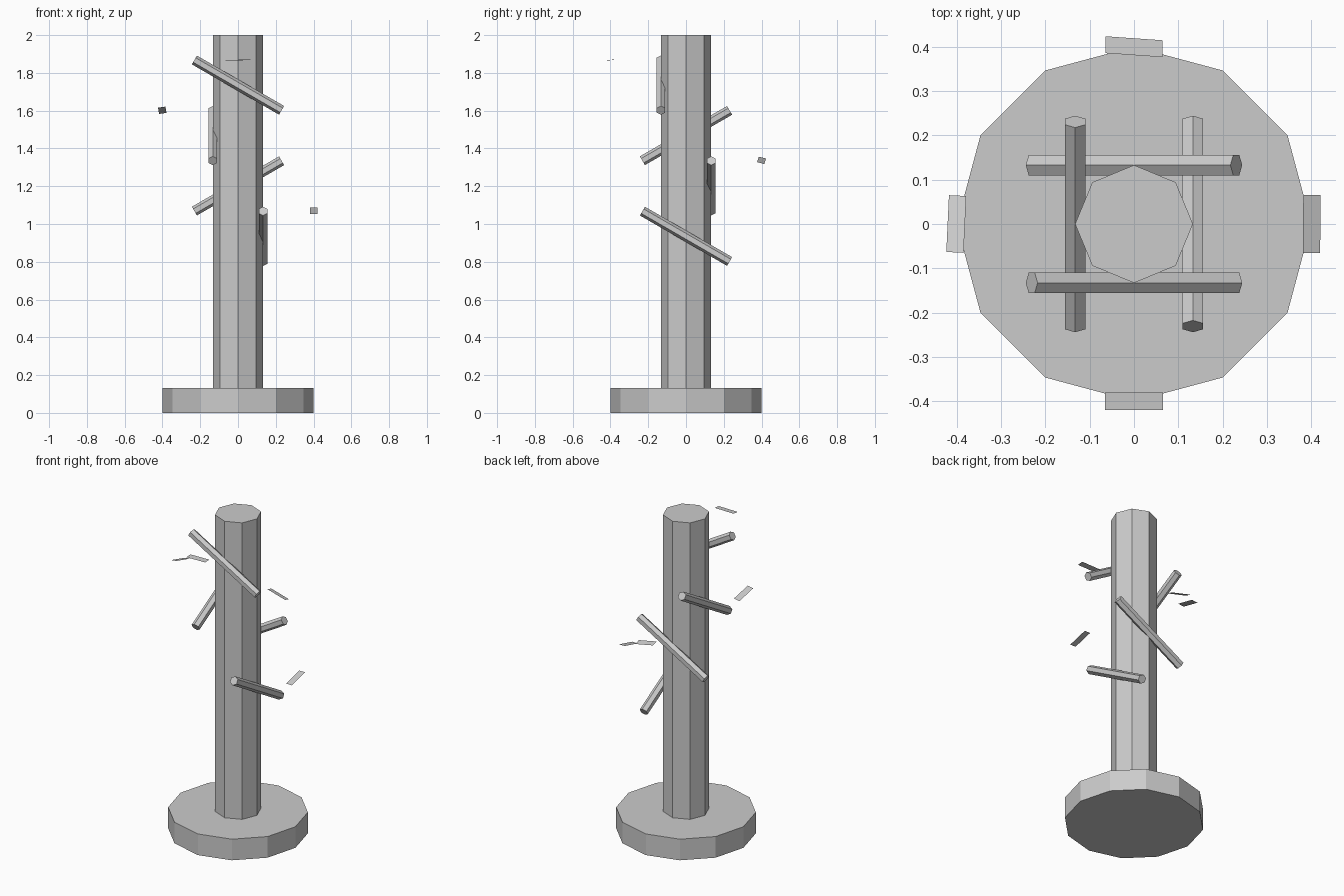
import bpy, bmesh
from math import radians
from mathutils import Matrix, Vector

if "Cube" in bpy.data.objects:
    bpy.data.objects.remove(bpy.data.objects["Cube"])


def finish(name, bm):
    me = bpy.data.meshes.new(name)
    bm.to_mesh(me)
    bm.free()
    ob = bpy.data.objects.new(name, me)
    bpy.context.collection.objects.link(ob)
    return ob


def prism(name, sides, radius, length, matrix):
    bm = bmesh.new()
    bmesh.ops.create_cone(bm, cap_ends=True, segments=sides, radius1=radius,
                          radius2=radius, depth=length, matrix=matrix)
    return finish(name, bm)


def leaf(name, centre, along, across):
    c, a, b = Vector(centre), Vector(along) / 2, Vector(across) / 2
    bm = bmesh.new()
    bm.faces.new([bm.verts.new(p) for p in (c - a - b, c + a - b, c + a + b, c - a + b)])
    bm.normal_update()
    if bm.faces[:][0].normal.z < 0:
        bmesh.ops.reverse_faces(bm, faces=bm.faces[:])
    return finish(name, bm)


# Round base and octagonal trunk
BASE_H = 0.133
prism("base", 12, 0.4, BASE_H, Matrix.Translation((0, 0, BASE_H / 2)))
prism("trunk", 8, 0.133, 2 - BASE_H, Matrix.Translation((0, 0, 1 + BASE_H / 2)))

# Sloping pegs, stepping down a quarter turn clockwise each time
for i, side in enumerate(("front", "left", "back", "right")):
    m = (Matrix.Rotation(radians(-90 * i), 4, 'Z')
         @ Matrix.Translation((0, -0.133, 1.735 - 0.2667 * i))
         @ Matrix.Rotation(radians(120), 4, 'Y')
         @ Matrix.Rotation(radians(90), 4, 'Z'))
    prism("peg_" + side, 6, 0.0267, 0.533, m)

# Thin loose leaves, each tilted a little differently
leaf("leaf_front", (0, -0.4, 1.868), (0.131, 0, 0.002), (0, 0.039, 0.003))
leaf("leaf_left", (-0.401, 0, 1.602), (0.006, 0.128, -0.033), (0.039, -0.002, 0.006))
leaf("leaf_back", (0, 0.4, 1.337), (0.129, -0.009, -0.029), (0, 0.038, -0.01))
leaf("leaf_right", (0.401, 0, 1.07), (0.001, 0.13, 0.033), (0.039, 0, 0))
